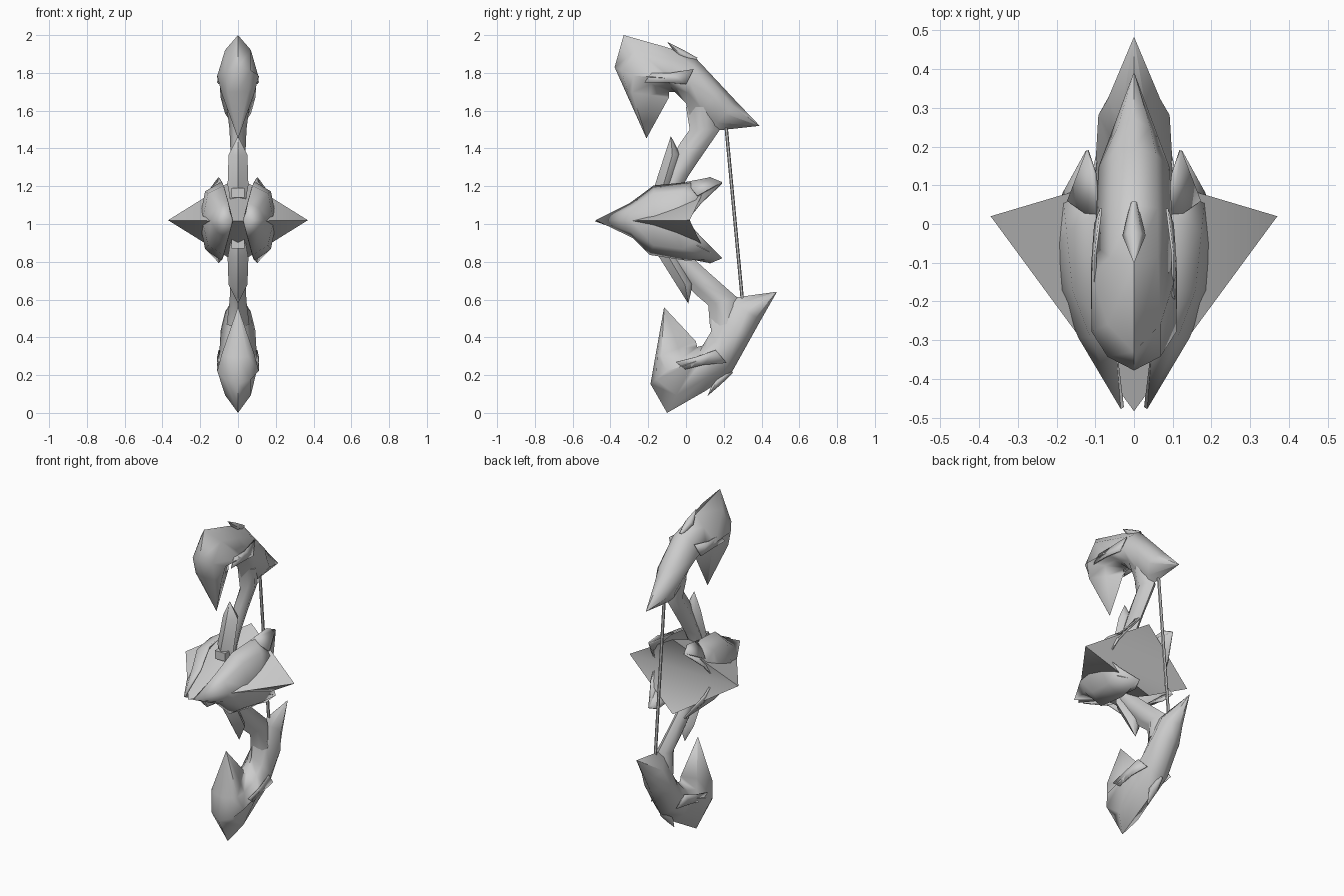
import bpy, bmesh, math

if "Cube" in bpy.data.objects:
    bpy.data.objects.remove(bpy.data.objects["Cube"])

grey = bpy.data.materials.new("steel_grey")
grey.diffuse_color = (0.6, 0.6, 0.6, 1)
grey.use_nodes = True
grey.node_tree.nodes["Principled BSDF"].inputs["Base Color"].default_value = grey.diffuse_color


def make(name, verts, faces, mirror=False, thick=0.0, angle=45):
    me = bpy.data.meshes.new(name)
    me.from_pydata(verts, [], faces)
    bm = bmesh.new()
    bm.from_mesh(me)
    bmesh.ops.remove_doubles(bm, verts=bm.verts, dist=0.0005)
    bmesh.ops.recalc_face_normals(bm, faces=bm.faces)
    bm.to_mesh(me)
    bm.free()
    ob = bpy.data.objects.new(name, me)
    bpy.context.collection.objects.link(ob)
    me.materials.append(grey)
    bpy.ops.object.select_all(action='DESELECT')
    ob.select_set(True)
    bpy.context.view_layer.objects.active = ob
    bpy.ops.object.shade_smooth_by_angle(angle=math.radians(angle))
    if thick:
        m = ob.modifiers.new("thickness", 'SOLIDIFY')
        m.thickness = thick
        m.offset = 0
    if mirror:
        m = ob.modifiers.new("mirror", 'MIRROR')
        m.use_mirror_merge = False
    return ob


def loft(name, sections, place):
    # ridged rings; t is how far from outer to inner ridge the ring is widest
    n = 8
    verts, faces = [], []
    for oy, oz, iy, iz, w, t in sections:
        half = [(.35 * t, .62), (t, 1), ((1 + t) / 2, .52)]
        ring = [(0, 0)] + half + [(1, 0)] + [(a, -k) for a, k in reversed(half)]
        for a, k in ring:
            verts.append((k * w, *place(oy + (iy - oy) * a, oz + (iz - oz) * a)))
    for s in range(len(sections) - 1):
        for i in range(n):
            j = (i + 1) % n
            faces.append((s * n + i, s * n + j, s * n + n + j, s * n + n + i))
    faces += [tuple(range(n)), tuple(range(len(verts) - n, len(verts)))]
    return make(name, verts, faces, angle=70)


def upper(y, z):
    return y, z


def lower(y, z):
    # mirrored and tilted copy of the upper limb
    c, s = math.cos(math.radians(14.1)), math.sin(math.radians(14.1))
    dy, dz = y + .33, z - 2.0
    return -.1 + dy * c + dz * s, dy * s - dz * c


# each section: outer y, z, inner y, z, half width, widest point
HOOK = [(-.21, 1.455, -.208, 1.456, .001, .5), (-.32, 1.70, -.09, 1.67, .088, .15),
        (-.378, 1.83, -.09, 1.70, .11, .35), (-.33, 2.0, -.06, 1.70, .11, .75),
        (-.1, 1.935, -.04, 1.68, .10, .7), (.05, 1.88, 0, 1.64, .098, .55),
        (.2, 1.72, .02, 1.55, .092, .3), (.27, 1.645, .12, 1.49, .068, .4),
        (.39, 1.52, .385, 1.519, .002, .5)]
STEM = [(.16, 1.62, .0, 1.62, .06, .5), (.18, 1.50, .02, 1.5, .045, .5),
        (.07, 1.34, -.03, 1.43, .04, .5), (.01, 1.25, -.1, 1.3, .04, .5),
        (-.03, 1.18, -.15, 1.19, .045, .5), (-.06, 1.06, -.15, 1.06, .04, .5)]
SPUR = [(-.08, 1.465, -.081, 1.464, .001, .5), (-.03, 1.37, -.115, 1.36, .05, .5),
        (-.07, 1.22, -.17, 1.19, .055, .5), (-.09, 1.12, -.15, 1.12, .04, .5)]
SPIKE = [(-.1, 1.965, -.099, 1.964, .001, .5), (-.02, 1.925, -.04, 1.88, .03, .5),
         (.06, 1.88, .04, 1.85, .01, .5)]
# overlapping scale lying along each cheek of the hook
SCALE = [(.108, -.22, 1.75), (.10, -.18, 1.80), (.10, -.08, 1.80), (.085, .04, 1.82),
         (.10, .0, 1.74), (.108, -.11, 1.75)]

for side, place in (("upper", upper), ("lower", lower)):
    loft(side + "_hook", HOOK, place)
    loft(side + "_stem", STEM, place)
    loft(side + "_spur", SPUR, place)
    loft(side + "_crest_spike", SPIKE, place)
    make(side + "_scale", [(x, *place(y, z)) for x, y, z in SCALE],
         [(0, 1, 2, 5), (2, 3, 4, 5)], mirror=True, thick=.006)

# diamond-backed arrowhead body with a hollowed back
make("body", [(0, -.483, 1.015), (.37, .02, 1.02), (0, .13, 1.25), (-.37, .02, 1.02),
              (0, .13, .79), (0, .02, 1.02)],
     [(0, 1, 2), (0, 2, 3), (0, 3, 4), (0, 4, 1),
      (5, 1, 2), (5, 2, 3), (5, 3, 4), (5, 4, 1)], angle=110)

# forked side plates, from the nose back to the two prongs
rows = [[(.03, -.475, 1.02)] * 5,
        [(.05, -.29, 1.11), (.11, -.29, 1.08), (.14, -.29, 1.02), (.11, -.29, .96), (.05, -.28, .93)],
        [(.075, -.17, 1.20), (.155, -.17, 1.16), (.185, -.17, 1.02), (.155, -.17, .89), (.075, -.19, .84)],
        [(.085, .03, 1.22), (.17, -.02, 1.17), (.20, -.07, 1.02), (.17, -.02, .87), (.085, 0, .81)],
        [(.12, .19, 1.215), (.18, .08, 1.11), (.20, .005, 1.015), (.18, .08, .93), (.12, .19, .82)]]
faces = [(r * 5 + c, r * 5 + c + 1, r * 5 + c + 6, r * 5 + c + 5)
         for r in range(4) for c in range(4)]
make("side_plate", [v for r in rows for v in r], faces, mirror=True, thick=.01, angle=70)

# rear prong flaps above and below
for name, s in (("upper_prong_flap", 1), ("lower_prong_flap", -1)):
    make(name, [(.085, .0, 1.02 + s * .2), (.10, .13, 1.02 + s * .225),
                (.12, .19, 1.02 + s * .2), (.17, .06, 1.02 + s * .13)],
         [(0, 1, 2, 3)], mirror=True, thick=.008)

# small square collars where the limbs leave the body
for z in (1.165, .895):
    bpy.ops.mesh.primitive_cube_add(size=1, location=(0, -.145, z))
    ob = bpy.context.object
    ob.name = "collar"
    ob.scale = (.07, .06, .05)
    ob.data.materials.append(grey)

# bow string
a, b = (0, .21, 1.54), (0, .30, .58)
dy, dz = b[1] - a[1], b[2] - a[2]
bpy.ops.mesh.primitive_cylinder_add(vertices=6, radius=.009, depth=math.hypot(dy, dz),
                                    location=(0, (a[1] + b[1]) / 2, (a[2] + b[2]) / 2),
                                    rotation=(math.atan2(-dy, dz), 0, 0))
bpy.context.object.name = "string"
bpy.context.object.data.materials.append(grey)
